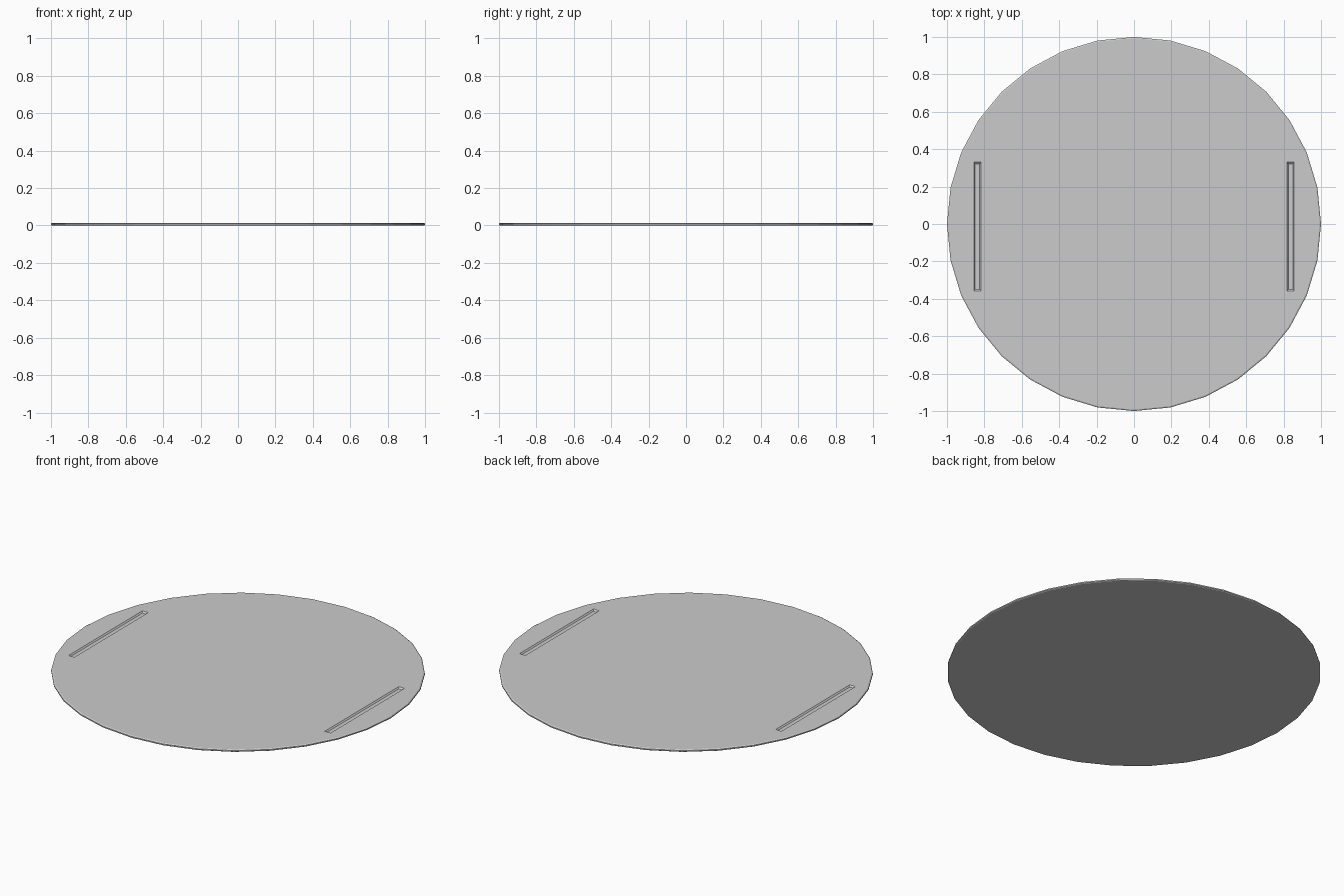
import bpy, bmesh, math

if "Cube" in bpy.data.objects:
    bpy.data.objects.remove(bpy.data.objects["Cube"])

SIDES = 32
H = 0.014


def add_object(name, bm):
    bmesh.ops.recalc_face_normals(bm, faces=bm.faces[:])
    mesh = bpy.data.meshes.new(name)
    bm.to_mesh(mesh)
    bm.free()
    obj = bpy.data.objects.new(name, mesh)
    bpy.context.collection.objects.link(obj)
    return obj


def loft(name, rings):
    """Skin a stack of closed rings and cap both ends."""
    bm = bmesh.new()
    loops = [[bm.verts.new(p) for p in ring] for ring in rings]
    n = len(loops[0])
    for a, b in zip(loops, loops[1:]):
        for i in range(n):
            j = (i + 1) % n
            bm.faces.new((a[i], a[j], b[j], b[i]))
    bm.faces.new(loops[0])
    bm.faces.new(loops[-1])
    return add_object(name, bm)


def circle(r, z):
    return [(r * math.cos(2 * math.pi * i / SIDES),
             r * math.sin(2 * math.pi * i / SIDES), z) for i in range(SIDES)]


def rect(cx, cy, hx, hy, z):
    return [(cx - hx, cy - hy, z), (cx + hx, cy - hy, z),
            (cx + hx, cy + hy, z), (cx - hx, cy + hy, z)]


# Thin round board with a softened rim
board = loft("round_board", [circle(0.995, 0), circle(1.0, 0.003),
                             circle(1.0, H - 0.004), circle(0.993, H)])

# Shallow slot on each side, cut with tapered blocks
for side, label in ((-1, "left"), (1, "right")):
    x, y = side * 0.837, -0.014
    cutter = loft(label + "_slot_cutter",
                  [rect(x, y, 0.012, 0.335, H - 0.008),
                   rect(x, y, 0.019, 0.345, H),
                   rect(x, y, 0.019, 0.345, H + 0.02)])
    cutter.hide_render = True
    cutter.hide_viewport = False
    cutter.display_type = 'WIRE'
    mod = board.modifiers.new(label + "_slot", 'BOOLEAN')
    mod.operation = 'DIFFERENCE'
    mod.solver = 'EXACT'
    mod.object = cutter
